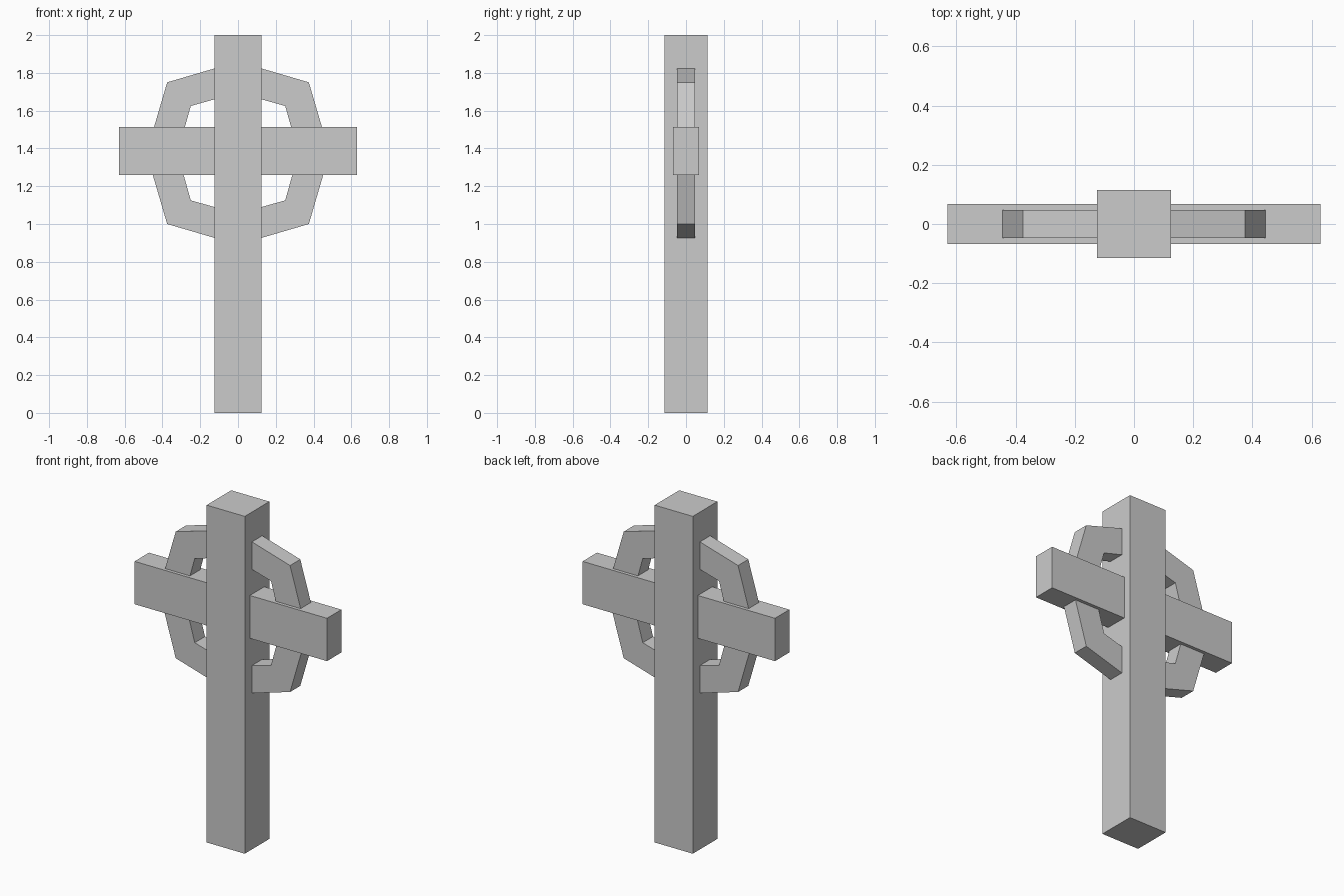
import bpy
import bmesh
from math import pi, cos, sin

if "Cube" in bpy.data.objects:
    bpy.data.objects.remove(bpy.data.objects["Cube"])

RING_Z = 1.375


def new_object(name, bm):
    bmesh.ops.recalc_face_normals(bm, faces=bm.faces)
    mesh = bpy.data.meshes.new(name)
    bm.to_mesh(mesh)
    bm.free()
    obj = bpy.data.objects.new(name, mesh)
    bpy.context.collection.objects.link(obj)
    return obj


def box(name, size, centre):
    bm = bmesh.new()
    bmesh.ops.create_cube(bm, size=1)
    bmesh.ops.scale(bm, vec=size, verts=bm.verts)
    bmesh.ops.translate(bm, vec=centre, verts=bm.verts)
    return new_object(name, bm)


def octagon_ring(name, outer, inner, half_depth):
    """Eight-sided ring; outer/inner = (radius on axes, radius on diagonals)."""
    bm = bmesh.new()
    sections = []
    for i in range(8):
        a = i * pi / 4
        corners = [(outer, -1), (outer, 1), (inner, 1), (inner, -1)]
        sections.append([
            bm.verts.new((r[i % 2] * cos(a), side * half_depth, RING_Z + r[i % 2] * sin(a)))
            for r, side in corners])
    for i in range(8):
        s, t = sections[i], sections[(i + 1) % 8]
        for k in range(4):
            n = (k + 1) % 4
            bm.faces.new((s[k], s[n], t[n], t[k]))
    return new_object(name, bm)


# Upright post and crossbar
box("post", (0.25, 0.23, 2.0), (0, 0, 1.0))
box("crossbar", (1.262, 0.135, 0.254), (0, 0, 1.386))

# Ring around the crossing
diag = 2 ** 0.5
octagon_ring("ring", (0.485, 0.375 * diag), (0.32, 0.25 * diag), 0.048)
